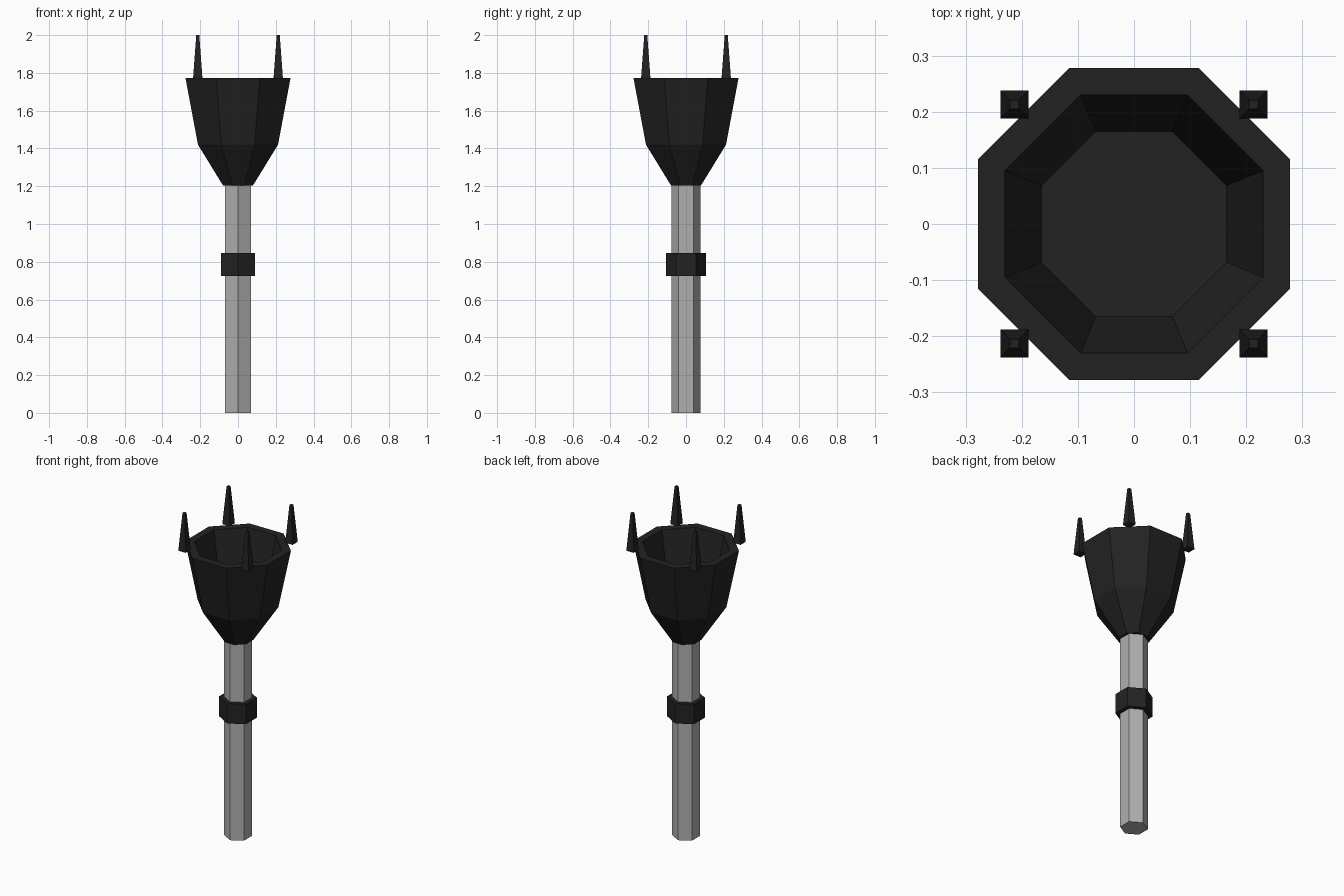
import bpy, bmesh, math

if "Cube" in bpy.data.objects:
    bpy.data.objects.remove(bpy.data.objects["Cube"])


def material(name, value):
    m = bpy.data.materials.new(name)
    m.diffuse_color = (value, value, value, 1)
    m.use_nodes = True
    m.node_tree.nodes["Principled BSDF"].inputs["Base Color"].default_value = m.diffuse_color
    return m


IRON = material("dark_iron", 0.0165)
GREY = material("grey_shaft", 0.43)


def lathe(name, sides, rings, mat, start, centre=(0, 0)):
    """Skin a stack of (corner radius, z) polygon rings and cap both ends."""
    bm = bmesh.new()
    loops = []
    for r, z in rings:
        loops.append([bm.verts.new((r * math.cos(start + math.tau * i / sides),
                                    r * math.sin(start + math.tau * i / sides), z))
                      for i in range(sides)])
    for a, b in zip(loops, loops[1:]):
        for i in range(sides):
            j = (i + 1) % sides
            bm.faces.new((a[i], a[j], b[j], b[i]))
    bm.faces.new(loops[0][::-1])
    bm.faces.new(loops[-1])
    bmesh.ops.recalc_face_normals(bm, faces=bm.faces)
    mesh = bpy.data.meshes.new(name)
    bm.to_mesh(mesh)
    bm.free()
    mesh.materials.append(mat)
    ob = bpy.data.objects.new(name, mesh)
    ob.location = (centre[0], centre[1], 0)
    bpy.context.collection.objects.link(ob)
    return ob


# Hexagonal shaft and collar, corners along y
lathe("shaft", 6, [(0.078, 0), (0.078, 1.21)], GREY, math.pi / 2)
lathe("collar", 6, [(0.105, 0.725), (0.105, 0.847)], IRON, math.pi / 2)

# Octagonal hollow cup: (flat-to-centre distance, z), outside then inside
cup = [(0.08, 1.205), (0.212, 1.42), (0.278, 1.772), (0.23, 1.772), (0.165, 1.42)]
k = 1 / math.cos(math.pi / 8)
lathe("cup", 8, [(a * k, z) for a, z in cup], IRON, math.pi / 8)

# Four square tapered spikes at the diagonal rim edges
for sx in (-1, 1):
    for sy in (-1, 1):
        lathe("rim_spike", 4, [(0.025 * 2 ** 0.5, 1.77), (0.008 * 2 ** 0.5, 2.0)],
              IRON, math.pi / 4, (0.213 * sx, 0.213 * sy))
